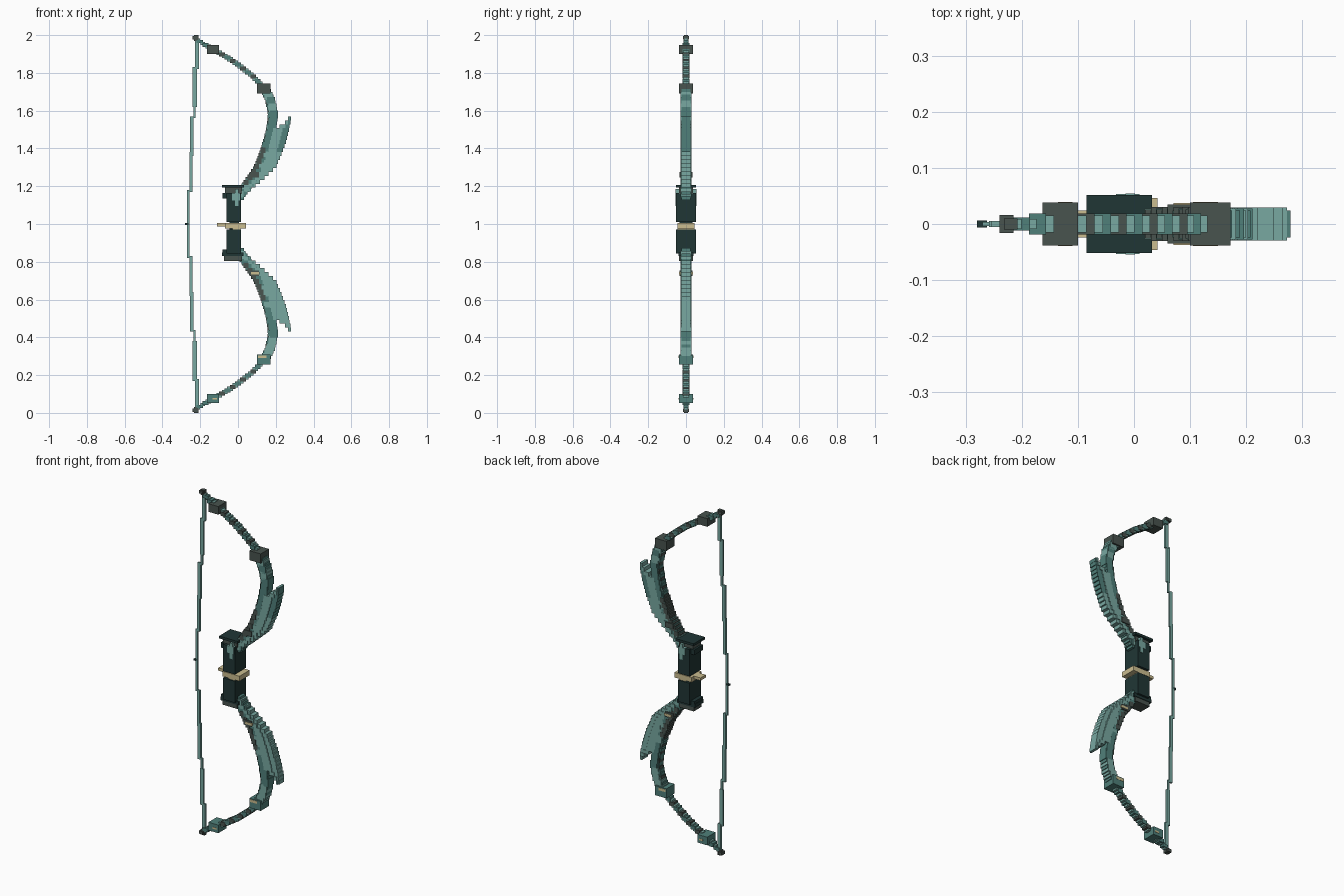
import bpy, bmesh, random
from mathutils import Matrix, Vector

random.seed(4)
if "Cube" in bpy.data.objects:
    bpy.data.objects.remove(bpy.data.objects["Cube"])


def material(name, hex_code):
    rgb = [int(hex_code[i:i + 2], 16) / 255 for i in (0, 2, 4)]
    color = [c / 12.92 if c < 0.04 else ((c + 0.055) / 1.055) ** 2.4 for c in rgb] + [1]
    mat = bpy.data.materials.new(name)
    mat.use_nodes = True
    mat.diffuse_color = color
    mat.node_tree.nodes["Principled BSDF"].inputs["Base Color"].default_value = color
    return mat


MATS = [material("dark teal", "203635"), material("grey brown", "48534e"),
        material("mid teal", "50807a"), material("light teal", "78a8a1"),
        material("cream", "cbbd90")]
DARK, BROWN, MID, LIGHT, CREAM = range(5)


def blocks(name, boxes, flip=False):
    """One object made of boxes: (x0, x1, half depth, z0, z1, colour)."""
    bm = bmesh.new()
    for x0, x1, d, z0, z1, color in boxes:
        if flip:
            z0, z1 = 2 - z1, 2 - z0
        place = Matrix.Translation(((x0 + x1) / 2, 0, (z0 + z1) / 2))
        size = Matrix.Diagonal((x1 - x0, 2 * d, z1 - z0, 1))
        verts = bmesh.ops.create_cube(bm, size=1, matrix=place @ size)["verts"]
        for face in {f for v in verts for f in v.link_faces}:
            face.material_index = color
    mesh = bpy.data.meshes.new(name)
    bm.to_mesh(mesh)
    bm.free()
    for mat in MATS:
        mesh.materials.append(mat)
    obj = bpy.data.objects.new(name, mesh)
    bpy.context.collection.objects.link(obj)


def at_height(line, z):
    """x of a polyline of (x, z) points at height z."""
    for (xa, za), (xb, zb) in zip(line, line[1:]):
        if za <= z <= zb:
            return xa + (xb - xa) * (z - za) / (zb - za)
    return line[-1][0]


def walk(line, step):
    """Evenly spaced points along a polyline."""
    for a, b in zip(line, line[1:]):
        a, b = Vector(a), Vector(b)
        count = max(1, round((b - a).length / step))
        for i in range(count):
            yield a.lerp(b, i / count)


LIMB = [(0.01, 1.15), (0.06, 1.22), (0.11, 1.29), (0.15, 1.39), (0.175, 1.48),
        (0.19, 1.58), (0.175, 1.65), (0.14, 1.72), (0.08, 1.78), (0, 1.845),
        (-0.07, 1.89), (-0.13, 1.923), (-0.2, 1.965), (-0.225, 1.985)]
FIN = [(0.03, 1.15), (0.09, 1.2), (0.14, 1.245), (0.2, 1.3), (0.235, 1.38),
       (0.262, 1.46), (0.278, 1.54), (0.28, 1.57)]
FIN_INNER = [(0, 1.15), (0.06, 1.21), (0.12, 1.28), (0.16, 1.39), (0.185, 1.5),
             (0.225, 1.52), (0.262, 1.55), (0.265, 1.57)]

for side in ("upper", "lower"):
    low = side == "lower"

    # Stepped limb, tapering towards the tip, with alternating ridges
    limb = []
    for i, p in enumerate(walk(LIMB, 0.016)):
        x, z = p
        outer = z > 1.72
        w = 0.015 if outer else 0.021
        h = 0.011 if outer else 0.022
        d = (0.015 if outer else 0.024) + 0.004 * (i % 2)
        if z > 1.95:
            d, w, h = 0.009, 0.012, 0.008
        if outer:
            color = (LIGHT, MID, LIGHT, BROWN)[i % 4]
        else:
            color = random.choice((MID, MID, LIGHT))
        limb.append((x - w, x + w, d, z - h, z + h, color))
        # Darker belly strip on the string side
        if 1.2 < z < 1.66:
            strip = BROWN if z < 1.4 or i % 3 == 0 else MID
            limb.append((x - w - 0.009, x - 0.004, d - 0.006 + 0.008 * (z < 1.4),
                         z - 0.014, z + 0.014, strip))
    blocks(side + "_limb", limb, low)

    # Blade-like fin on the outer side of the limb
    fin = []
    step = 0.021
    for k in range(20):
        z = 1.15 + step * k
        x0, x1 = at_height(FIN_INNER, z + step / 2), at_height(FIN, z + step / 2)
        cut = x0 + (x1 - x0) * 0.6
        tone = LIGHT if low or z < 1.36 else MID
        fin.append((x0, cut, 0.029, z, z + step, LIGHT))
        fin.append((cut, x1, 0.024, z, z + step, tone))
    blocks(side + "_fin", fin, low)

    # Binding blocks around the limb
    tone = MID if low else BROWN
    bind = [(-0.163, -0.1, 0.038, 1.9, 1.947, tone),
            (0.1, 0.172, 0.038, 1.69, 1.745, tone),
            (0.06, 0.11, 0.035, 1.245, 1.275, BROWN)]
    if low:
        bind += [(0.105, 0.15, 0.0395, 1.695, 1.71, CREAM),
                 (0.07, 0.115, 0.037, 1.255, 1.268, CREAM),
                 (-0.135, -0.11, 0.0395, 1.92, 1.93, CREAM)]
    blocks(side + "_bindings", bind, low)

    # Tip that holds the string
    blocks(side + "_tip", [(-0.24, -0.215, 0.016, 1.978, 1.995, BROWN),
                           (-0.232, -0.208, 0.01, 1.97, 2.0, BROWN),
                           (-0.22, -0.185, 0.012, 1.957, 1.975, MID)], low)

    # String bowing back in steps
    blocks(side + "_string", [(-0.227, -0.207, 0.006, 1.82, 1.98, LIGHT),
                              (-0.24, -0.217, 0.005, 1.62, 1.83, LIGHT),
                              (-0.236, -0.226, 0.005, 1.56, 1.63, LIGHT),
                              (-0.255, -0.236, 0.005, 1.36, 1.57, LIGHT),
                              (-0.258, -0.242, 0.005, 1.17, 1.38, LIGHT),
                              (-0.27, -0.256, 0.004, 1.0, 1.18, LIGHT)], low)

# Grip halves with their end caps
blocks("grip", [(-0.06, 0.016, 0.052, 1.01, 1.165, DARK),
                (-0.06, 0.016, 0.052, 0.845, 0.97, DARK),
                (-0.045, 0.005, 0.035, 0.96, 1.02, DARK)])
blocks("grip_top_cap", [(-0.085, 0.032, 0.052, 1.192, 1.206, DARK),
                        (-0.07, 0.02, 0.036, 1.16, 1.195, BROWN),
                        (-0.082, -0.055, 0.04, 1.135, 1.165, DARK)])
blocks("grip_bottom_cap", [(-0.085, 0.03, 0.04, 0.83, 0.85, DARK),
                           (-0.075, 0.02, 0.036, 0.805, 0.832, BROWN),
                           (-0.082, -0.055, 0.04, 0.845, 0.865, DARK)])

# Cream band in the middle of the grip, serving as the arrow rest
blocks("grip_band", [(-0.068, 0.042, 0.046, 0.975, 1.004, CREAM),
                     (-0.11, -0.065, 0.024, 0.988, 1.004, CREAM),
                     (-0.03, 0.012, 0.046, 0.964, 0.98, CREAM)])

# Star-like ornament at the upper limb root
blocks("root_ornament", [(-0.032, 0.01, 0.0535, 1.125, 1.165, LIGHT),
                         (-0.015, 0.002, 0.0545, 1.095, 1.185, LIGHT),
                         (-0.04, 0.03, 0.03, 1.14, 1.175, LIGHT)])

# Nocking point on the string
blocks("nock", [(-0.28, -0.262, 0.006, 0.995, 1.005, DARK)])
